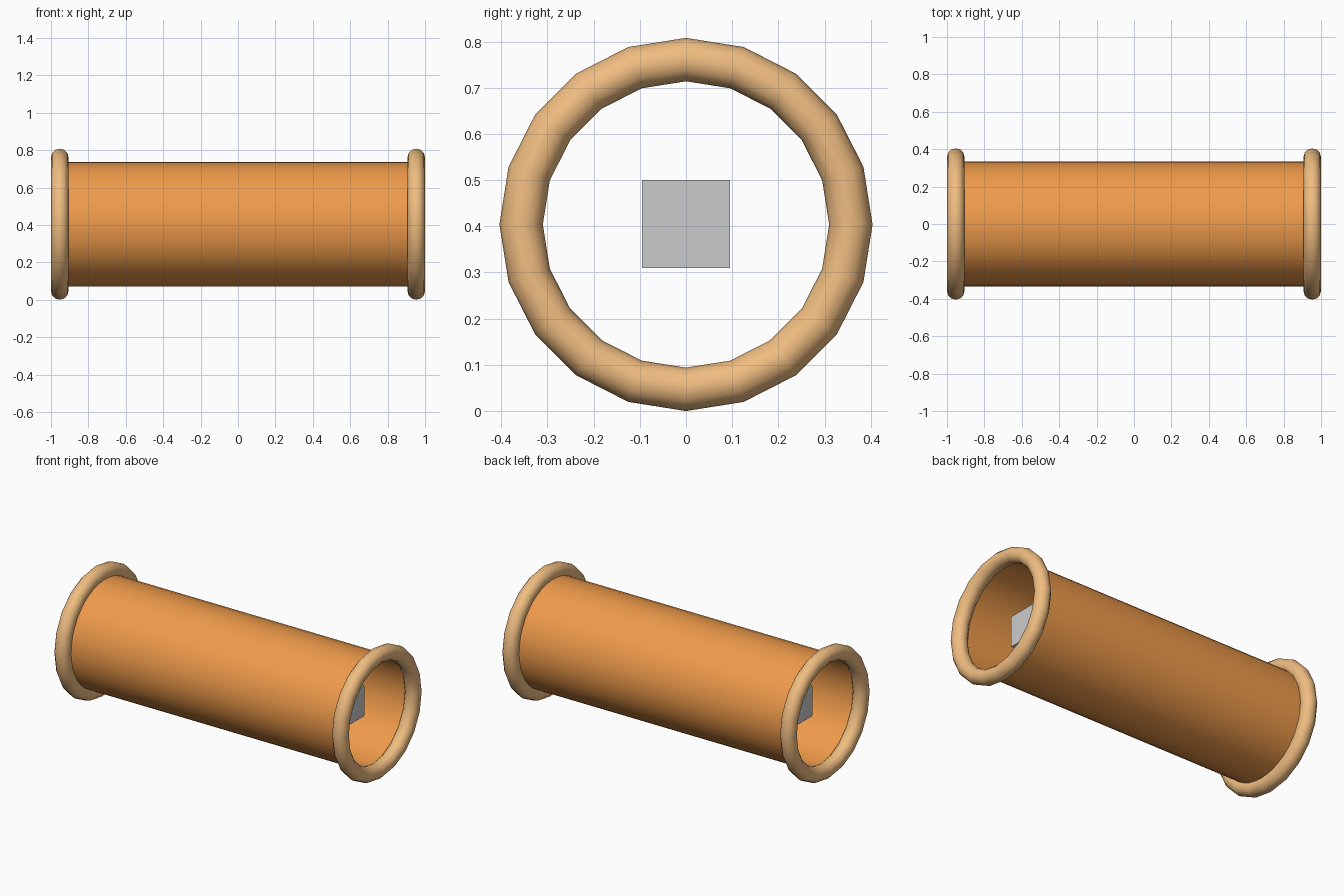
import bpy, math

if "Cube" in bpy.data.objects:
    bpy.data.objects.remove(bpy.data.objects["Cube"])

AXIS_Z = 0.404
ALONG_X = (0, math.pi / 2, 0)


def material(name, color):
    m = bpy.data.materials.new(name)
    m.diffuse_color = (*color, 1)
    m.use_nodes = True
    m.node_tree.nodes["Principled BSDF"].inputs["Base Color"].default_value = m.diffuse_color
    return m


def finish(name, mat=None, smooth=True):
    ob = bpy.context.object
    ob.name = name
    if mat:
        ob.data.materials.append(mat)
    if smooth:
        bpy.ops.object.shade_smooth_by_angle(angle=math.radians(50))
    return ob


orange = material("tube_orange", (0.87, 0.33, 0.07))
tan = material("rim_tan", (0.87, 0.51, 0.22))

# Open thin-walled tube lying along x
bpy.ops.mesh.primitive_cylinder_add(vertices=40, radius=0.333, depth=1.9,
                                    end_fill_type='NOTHING',
                                    location=(0, 0, AXIS_Z), rotation=ALONG_X)
finish("tube", orange)

# Rounded rim at each end
for side, name in ((-1, "left_rim"), (1, "right_rim")):
    bpy.ops.mesh.primitive_torus_add(major_segments=20, minor_segments=12,
                                     major_radius=0.357, minor_radius=0.047,
                                     location=(side * 0.953, 0, AXIS_Z),
                                     rotation=ALONG_X)
    finish(name, tan)

# Square bar running through the middle
bpy.ops.mesh.primitive_cube_add(size=1, location=(0, 0, AXIS_Z + 0.001))
bpy.context.object.scale = (1.6, 0.19, 0.19)
finish("inner_bar", smooth=False)
